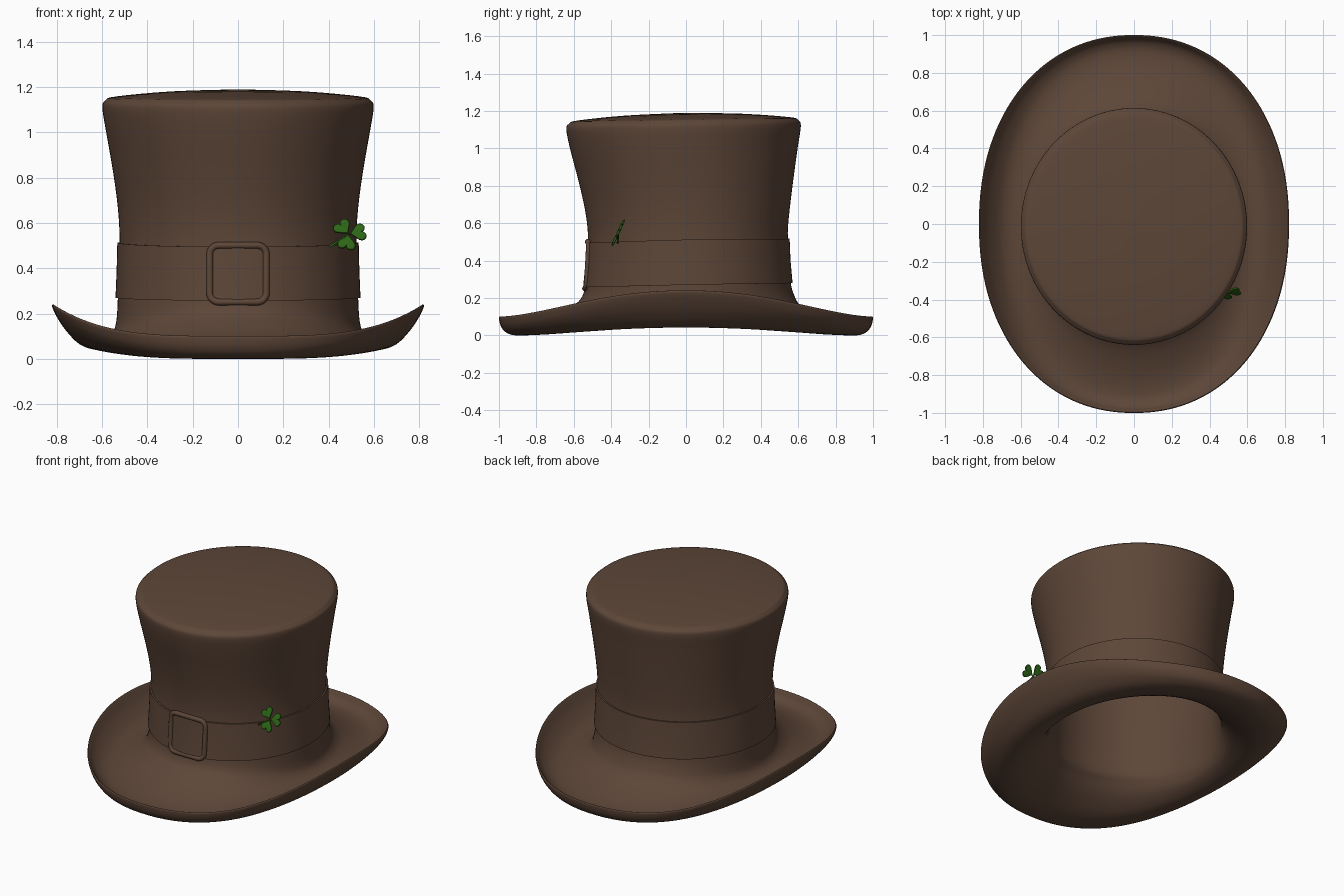
import bpy, bmesh, math
from math import sin, cos, pi
from mathutils import Vector, Matrix

if "Cube" in bpy.data.objects:
    bpy.data.objects.remove(bpy.data.objects["Cube"])

SEG = 128


def material(name, col):
    m = bpy.data.materials.new(name)
    m.diffuse_color = (*col, 1)
    m.use_nodes = True
    m.node_tree.nodes["Principled BSDF"].inputs["Base Color"].default_value = m.diffuse_color
    return m


brown = material("brown_felt", (0.11, 0.062, 0.04))
green = material("leaf_green", (0.025, 0.13, 0.008))


def finish(bm, name, mat, angle=50):
    bmesh.ops.recalc_face_normals(bm, faces=bm.faces)
    me = bpy.data.meshes.new(name)
    bm.to_mesh(me)
    bm.free()
    ob = bpy.data.objects.new(name, me)
    bpy.context.collection.objects.link(ob)
    me.materials.append(mat)
    bpy.ops.object.select_all(action='DESELECT')
    ob.select_set(True)
    bpy.context.view_layer.objects.active = ob
    bpy.ops.object.shade_smooth_by_angle(angle=math.radians(angle))
    return ob


def smooth_rows(rows, n):
    """Catmull-Rom interpolation through the key rings."""
    out = []
    for i in range(len(rows) - 1):
        a, b, c, d = (rows[max(0, min(len(rows) - 1, i + k))] for k in (-1, 0, 1, 2))
        for s in range(n):
            t = s / n
            out.append([0.5 * (2*q + (r-p)*t + (2*p-5*q+4*r-u)*t*t + (3*q-p-3*r+u)*t**3)
                        for p, q, r, u in zip(a, b, c, d)])
    return out + [list(rows[-1])]


def ring_point(row, a):
    """Row = x radius, y radius, y centre, side height, front/back height, tilt."""
    rx, ry, cy, zs, zf, tilt = row
    e = 2 / (2 + 0.15 * max(0, min(1, (rx - 0.6) / 0.2)))
    c, s = cos(a), sin(a)
    x = rx * math.copysign(abs(c) ** e, c)
    y = ry * math.copysign(abs(s) ** e, s)
    return Vector((x, y + cy, zf + (zs - zf) * abs(c) ** 3.5 + tilt * y))


def loft(rows, name, closed=False):
    bm = bmesh.new()
    rings = [[bm.verts.new(ring_point(r, 2*pi*i/SEG)) for i in range(SEG)] for r in rows]
    pairs = list(zip(rings, rings[1:]))
    if closed:
        pairs.append((rings[-1], rings[0]))
    for p, q in pairs:
        for i in range(SEG):
            j = (i + 1) % SEG
            bm.faces.new((p[i], p[j], q[j], q[i]))
    if not closed:
        bmesh.ops.remove_doubles(bm, verts=bm.verts, dist=1e-5)
    return finish(bm, name, brown)


# hat body: crown outside, brim top, rim, brim underside, crown inside
T = 0.016
outer = [
    (0, 0, -.013, 1.19, 1.19, T), (.3, .313, -.013, 1.18, 1.18, T),
    (.54, .565, -.013, 1.158, 1.158, T), (.585, .612, -.013, 1.142, 1.142, T),
    (.599, .627, -.013, 1.11, 1.11, T), (.582, .608, -.01, 1.0, 1.0, T),
    (.554, .576, 0, .84, .84, T), (.532, .548, .008, .68, .68, T),
    (.523, .534, .01, .54, .54, T), (.527, .54, .01, .38, .38, T),
    (.531, .551, .01, .26, .265, T)]
brim_top = [
    (.537, .57, .01, .17, .205, .01), (.552, .605, .005, .12, .16, 0),
    (.59, .68, 0, .09, .105, 0), (.65, .81, 0, .085, .055, 0),
    (.71, .91, 0, .11, .04, 0), (.77, .965, 0, .17, .06, 0),
    (.81, .99, 0, .232, .096, 0)]
rim = [(.818, .998, 0, .24, .1, 0), (.82, 1, 0, .228, .088, 0)]
under = [
    (.80, .99, 0, .185, .05, 0), (.76, .965, 0, .125, .018, 0),
    (.70, .91, 0, .065, 0, 0), (.63, .80, 0, .042, .012, 0),
    (.56, .66, 0, .065, .075, 0), (.522, .575, .005, .11, .145, 0),
    (.507, .53, .01, .2, .23, T)]
inside = [
    (.503, .515, .01, .5, .5, T), (.53, .55, 0, .84, .84, T),
    (.575, .60, -.013, 1.1, 1.1, T), (.52, .54, -.013, 1.135, 1.135, T),
    (0, 0, -.013, 1.165, 1.165, T)]
loft(smooth_rows(outer + brim_top + rim + under + inside, 4), "hat_body")

# ribbon band around the crown
B = 0.02
band = [(.533, .544, .01, .512, .506, B), (.536, .549, .01, .39, .386, B),
        (.541, .560, .01, .27, .268, B), (.526, .545, .01, .27, .268, B),
        (.520, .532, .01, .512, .506, B)]
loft(band, "hat_band", closed=True)

# buckle: rounded square tube wrapped on the front of the band
HALF, RAD, TUBE, ZC = .125, .04, .015, .376
path = []
for k in range(4):
    a0 = k * pi / 2
    cx = (HALF - RAD) * (1 if k in (0, 3) else -1)
    cz = (HALF - RAD) * (1 if k in (0, 1) else -1)
    for i in range(9):
        a = a0 + i * pi / 16
        path.append((cx + RAD * cos(a), cz + RAD * sin(a)))
bm = bmesh.new()
n, m = len(path), 12
tubes = []
for i, (x, z) in enumerate(path):
    px, pz = path[i - 1]
    qx, qz = path[(i + 1) % n]
    out = Vector((qz - pz, 0, px - qx)).normalized()
    y = .01 - .552 * math.sqrt(1 - (x / .537) ** 2) - .05 * (.376 - ZC - z)
    y = .01 - (.550 - .06 * z) * math.sqrt(1 - (x / .537) ** 2)
    base = Vector((x, y, ZC + z))
    tubes.append([bm.verts.new(base + TUBE * (out * cos(2*pi*j/m) + Vector((0, sin(2*pi*j/m), 0))))
                  for j in range(m)])
for i in range(n):
    p, q = tubes[i], tubes[(i + 1) % n]
    for j in range(m):
        k = (j + 1) % m
        bm.faces.new((p[j], p[k], q[k], q[j]))
finish(bm, "buckle", brown, 80)

# three-leaf clover tucked in the band
place = Matrix.Translation((.49, -.362, .55)) @ Matrix.Rotation(pi/2 - .44, 4, 'X')


def leaf(angle, name):
    bm = bmesh.new()
    turn = place @ Matrix.Rotation(angle - pi/2, 4, 'Z')
    s, N = .0026, 40
    edge = []
    for i in range(N):
        t = 2 * pi * i / N + .001
        edge.append((16 * sin(t)**3 * s,
                     (17 + 13*cos(t) - 5*cos(2*t) - 2*cos(3*t) - cos(4*t)) * s))
    for side in (1, -1):
        loops = [[bm.verts.new(turn @ Vector((x*f, .042 + (y - .042)*f, side*h))) for x, y in edge]
                 for f, h in ((1, 0), (.93, .005), (.55, .007))]
        for p, q in zip(loops, loops[1:]):
            for i in range(N):
                bm.faces.new((p[i], p[(i+1) % N], q[(i+1) % N], q[i]))
        bm.faces.new(loops[-1])
    bmesh.ops.remove_doubles(bm, verts=bm.verts, dist=1e-5)
    finish(bm, name, green)


for k, deg in enumerate((130, 12, 258)):
    leaf(math.radians(deg), f"clover_leaf_{k + 1}")

# clover stem
bm = bmesh.new()
a, b = Vector((.49, -.362, .55)), Vector((.405, -.365, .495))
rot = (b - a).to_track_quat('Z', 'Y').to_matrix().to_4x4()
bmesh.ops.create_cone(bm, cap_ends=True, segments=10, radius1=.004, radius2=.005,
                      depth=(b - a).length, matrix=Matrix.Translation((a + b) / 2) @ rot)
finish(bm, "clover_stem", green)
